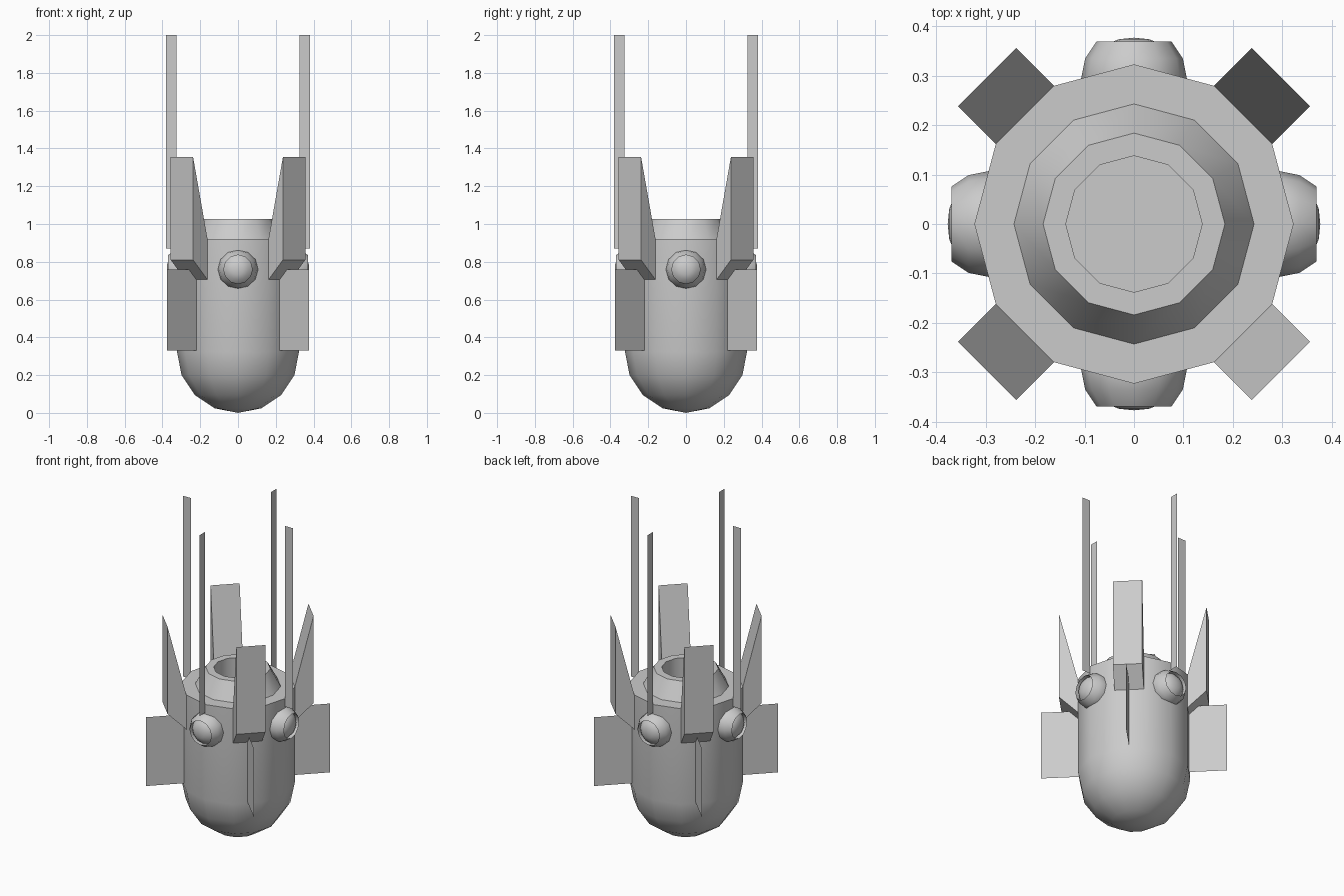
import bpy, bmesh
from math import sin, cos, pi, radians
from mathutils import Matrix

if "Cube" in bpy.data.objects:
    bpy.data.objects.remove(bpy.data.objects["Cube"])

R = 0.323                      # body radius (12-sided)
FACE = R * cos(pi / 12)        # distance to the middle of a body side


def finish(name, bm, matrix=None, angle=40):
    me = bpy.data.meshes.new(name)
    bm.to_mesh(me)
    bm.free()
    if matrix:
        me.transform(matrix)
    ob = bpy.data.objects.new(name, me)
    bpy.context.collection.objects.link(ob)
    if angle:
        bpy.ops.object.select_all(action='DESELECT')
        ob.select_set(True)
        bpy.context.view_layer.objects.active = ob
        bpy.ops.object.shade_smooth_by_angle(angle=radians(angle))
    return ob


def lathe(name, profile, steps=12, matrix=None):
    """Spin an (r, z) profile around z."""
    bm = bmesh.new()
    vs = [bm.verts.new((r, 0, z)) for r, z in profile]
    es = [bm.edges.new(p) for p in zip(vs, vs[1:])]
    bmesh.ops.spin(bm, geom=vs + es, cent=(0, 0, 0), axis=(0, 0, 1),
                   angle=2 * pi, steps=steps, use_merge=True)
    bmesh.ops.remove_doubles(bm, verts=bm.verts, dist=1e-4)
    bmesh.ops.recalc_face_normals(bm, faces=bm.faces)
    return finish(name, bm, matrix)


def plate(name, outline, width, turn):
    """Radial (r, z) outline, optionally extruded sideways to a width."""
    bm = bmesh.new()
    f = bm.faces.new([bm.verts.new((r, -width / 2, z)) for r, z in outline])
    if width:
        ext = bmesh.ops.extrude_face_region(bm, geom=[f], use_keep_orig=True)
        moved = [g for g in ext['geom'] if isinstance(g, bmesh.types.BMVert)]
        bmesh.ops.translate(bm, verts=moved, vec=(0, width, 0))
        bmesh.ops.recalc_face_normals(bm, faces=bm.faces)
    return finish(name, bm, Matrix.Rotation(turn, 4, 'Z'), angle=0)


# Body: round bottom, straight wall, shoulder, tapered neck, open mouth
dome = [(R * sin(a * pi / 8), R * (1 - cos(a * pi / 8))) for a in range(5)]
lathe("body", dome + [(R, 0.92), (0.243, 0.92), (0.184, 1.027),
                      (0.138, 1.027), (0.138, 0.9), (0, 0.9)])

# Side lamp: part sphere with a recessed domed lens
S = 0.107
ball = [(S * cos(a * pi / 8), S * sin(a * pi / 8)) for a in (-2, -1, 0, 1, 2)]
lens = [(0.076, 0.05), (0.056, 0.07), (0.03, 0.08), (0, 0.083)]

for i in range(4):
    axis = i * pi / 2
    diag = axis + pi / 4
    place = (Matrix.Rotation(axis, 4, 'Z') @ Matrix.Translation((0.294, 0, 0.76))
             @ Matrix.Rotation(pi / 2, 4, 'Y'))
    lathe(f"side_lamp_{i}", ball + lens, 12, place)
    # Thin upright antenna strip
    plate(f"antenna_{i}", [(0.325, 0.87), (0.38, 0.87), (0.38, 2.0), (0.325, 2.0)],
          0, axis)
    # Pointed upper fin, as wide as one body side
    plate(f"upper_fin_{i}", [(FACE, 0.705), (0.42, 0.81), (0.42, 1.355), (FACE, 0.92)],
          2 * R * sin(pi / 12), diag)
    # Flat lower fin
    plate(f"lower_fin_{i}", [(FACE, 0.33), (0.53, 0.33), (0.53, 0.76), (FACE, 0.76)],
          0, diag)
